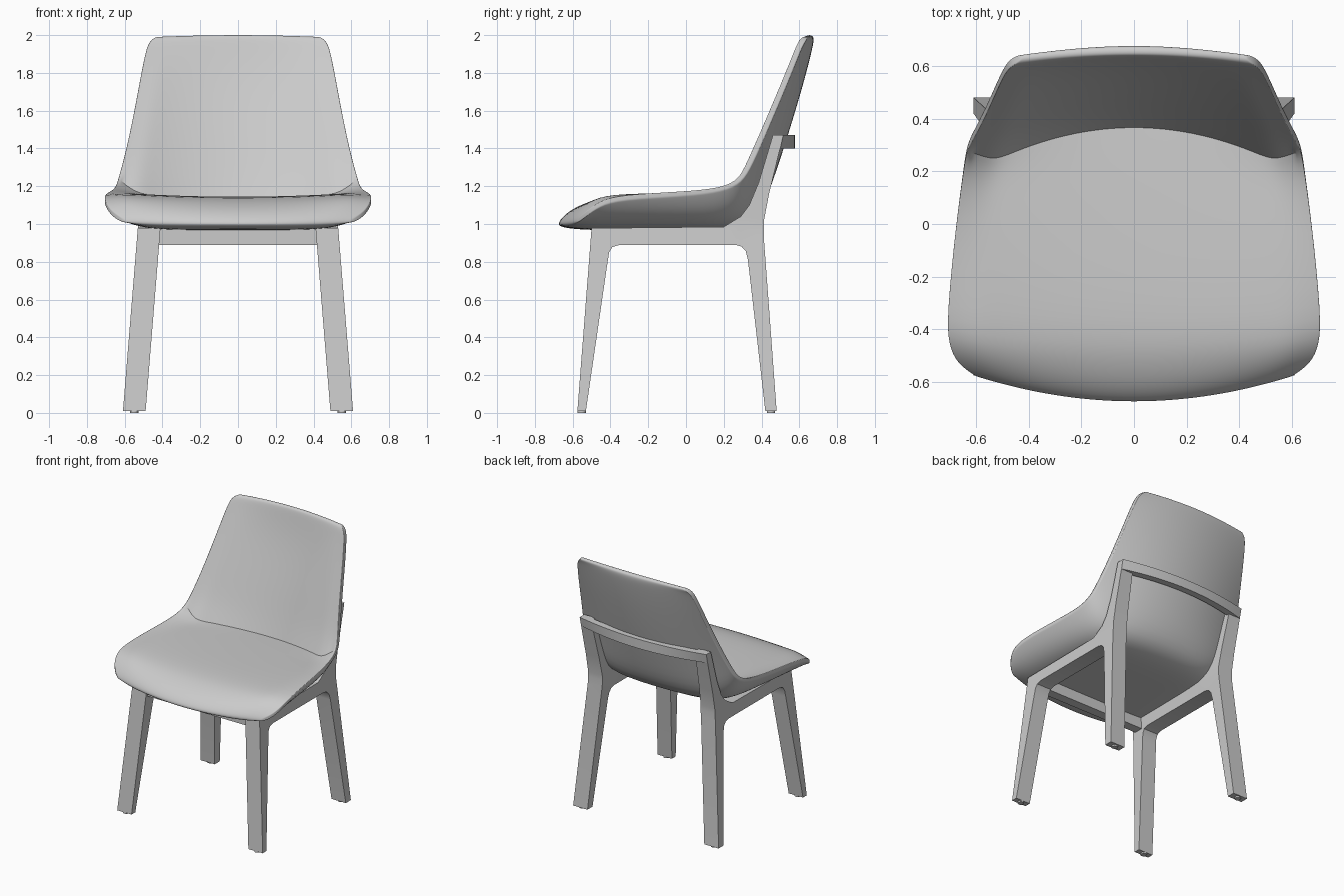
import bpy, bmesh, math
from mathutils import Vector

if "Cube" in bpy.data.objects:
    bpy.data.objects.remove(bpy.data.objects["Cube"])


def finish(name, bm, angle=30):
    bmesh.ops.recalc_face_normals(bm, faces=bm.faces)
    me = bpy.data.meshes.new(name)
    bm.to_mesh(me)
    bm.free()
    ob = bpy.data.objects.new(name, me)
    bpy.context.collection.objects.link(ob)
    bpy.ops.object.select_all(action='DESELECT')
    ob.select_set(True)
    bpy.context.view_layer.objects.active = ob
    if angle:
        bpy.ops.object.shade_smooth_by_angle(angle=math.radians(angle))
    return ob


def mirror(ob):
    ob.modifiers.new("mirror", 'MIRROR')


# Upholstered shell: stations from the seat front to the top of the back
# edge x,y,z | inner centre y,z | outer centre y,z | outer power | knee dy,dz
stations = [
    (.600, -.578, 1.025, -.682, 1.005, -.668, .985, 4, 0, 0),
    (.670, -.530, 1.065, -.630, 1.065, -.600, .974, 6, 0, .01),
    (.703, -.460, 1.120, -.530, 1.115, -.500, .968, 7, 0, .02),
    (.710, -.350, 1.155, -.400, 1.148, -.350, .968, 7, 0, .01),
    (.675, .000, 1.172, .000, 1.142, .000, .968, 7, 0, 0),
    (.648, .190, 1.192, .230, 1.135, .220, .968, 7, -.03, -.02),
    (.635, .278, 1.235, .368, 1.128, .385, 1.015, 5, -.065, -.04),
    (.610, .320, 1.320, .415, 1.260, .470, 1.250, 2.6, -.025, -.01),
    (.567, .400, 1.500, .485, 1.480, .545, 1.480, 2.2, -.015, 0),
    (.517, .515, 1.770, .580, 1.760, .625, 1.750, 2, -.010, 0),
    (.490, .570, 1.910, .622, 1.930, .668, 1.920, 2, 0, 0),
    (.470, .595, 1.968, .635, 1.988, .678, 1.975, 2, 0, 0),
    (.430, .618, 1.995, .645, 2.002, .673, 1.998, 2, 0, 0),
]
N = 16
CREASE_ROW = 6
bm = bmesh.new()
crease = bm.edges.layers.float.new('crease_edge')
rings = []
for i, (ex, ey, ez, iy, iz, oy, oz, p, ky, kz) in enumerate(stations):
    back = min(1, max(0, (i - 4) / 3))
    ty, tz = .030 * back, -.025 + .015 * back
    inner, outer = [], []
    for k in range(N + 1):
        s = math.sin((2 * k / N - 1) * math.pi / 2)
        a = abs(s)
        w = (a / .83) ** 2 if a < .83 else (1 - a) / .17
        inner.append(bm.verts.new((ex * s, iy + (ey - iy) * a * a + ky * w,
                                   iz + (ez - iz) * a * a + kz * w)))
        outer.append(bm.verts.new((ex * s, oy + (ey + ty - oy) * a * a,
                                   oz + (ez + tz - oz) * a ** p)))
    rings.append(inner + outer[::-1])
R = 2 * (N + 1)
for r0, r1 in zip(rings, rings[1:]):
    for k in range(R):
        j = (k + 1) % R
        bm.faces.new((r0[k], r0[j], r1[j], r1[k]))
for ring in (rings[0], rings[-1]):
    for k in range(N):
        bm.faces.new((ring[k], ring[k + 1], ring[R - 2 - k], ring[R - 1 - k]))
for f in bm.faces:
    f.smooth = True
# Firm rim all round, sharp seam between seat and back
for r0, r1 in zip(rings, rings[1:]):
    for k in (0, N, N + 1, R - 1):
        bm.edges.get((r0[k], r1[k]))[crease] = 0.6
for k in range(1, N - 1):
    e = bm.edges.get((rings[CREASE_ROW][k], rings[CREASE_ROW][k + 1]))
    e[crease] = 1.0
    e.smooth = False
shell = finish("seat_and_back_shell", bm, angle=None)
sub = shell.modifiers.new("smooth", 'SUBSURF')
sub.levels = sub.render_levels = 2

# Side frame: front leg, side rail and rear leg in one profile (y, z)
profile = [(-.575, .01), (-.53, .01), (-.415, .80), (-.407, .85), (-.39, .878),
           (-.35, .89), (.26, .89), (.295, .88), (.317, .855), (.328, .81),
           (.42, .01), (.48, .01), (.412, .93), (.413, 1.02), (.44, 1.16),
           (.515, 1.47), (.46, 1.47), (.385, 1.22), (.335, 1.10), (.29, 1.04),
           (.20, .985), (-.50, .978)]
bm = bmesh.new()
face = bm.faces.new([bm.verts.new((0, y, z)) for y, z in profile])
ext = bmesh.ops.extrude_face_region(bm, geom=[face])
for v in ext['geom']:
    if isinstance(v, bmesh.types.BMVert):
        v.co.x = 1
bmesh.ops.triangulate(bm, faces=[f for f in bm.faces if len(f.verts) > 4])
bmesh.ops.bisect_plane(bm, geom=bm.verts[:] + bm.edges[:] + bm.faces[:],
                       plane_co=Vector((0, 0, .985)), plane_no=Vector((0, 0, 1)))
for v in bm.verts:
    z = v.co.z
    out = .61 - .08 * min(1, z / .985)
    width = .12 - .025 * max(0, (z - .985) / .485)
    v.co.x = out - width * (1 - v.co.x)
mirror(finish("side_frame", bm))

# Curved rail joining the rear legs behind the back
bm = bmesh.new()
prev = None
M = 20
for k in range(M + 1):
    s = 2 * k / M - 1
    x, bow = .529 * s, 1 - s * s
    top0, top1 = .462 + .065 * bow, .515 + .062 * bow
    low0, low1 = top0 - .015 * (1 - bow), top1 - .016 * (1 - bow)
    sec = [bm.verts.new((x, y, z)) for y, z in
           ((low0, 1.40), (low1, 1.40), (top1, 1.47), (top0, 1.47))]
    if prev:
        for q in range(4):
            n = (q + 1) % 4
            bm.faces.new((prev[q], prev[n], sec[n], sec[q]))
    if k in (0, M):
        bm.faces.new(sec)
    prev = sec
finish("back_rail", bm)

# Straight rail under the seat front
bm = bmesh.new()
bmesh.ops.create_cube(bm, size=1)
bmesh.ops.scale(bm, vec=(.86, .07, .085), verts=bm.verts)
bmesh.ops.translate(bm, vec=(0, -.45, .9325), verts=bm.verts)
finish("front_rail", bm)

# Floor glides under the feet
for name, y in (("front_glide", -.552), ("rear_glide", .45)):
    bm = bmesh.new()
    bmesh.ops.create_cone(bm, cap_ends=True, segments=20, radius1=.022, radius2=.022, depth=.012)
    bmesh.ops.translate(bm, vec=(.55, y, .006), verts=bm.verts)
    mirror(finish(name, bm))
